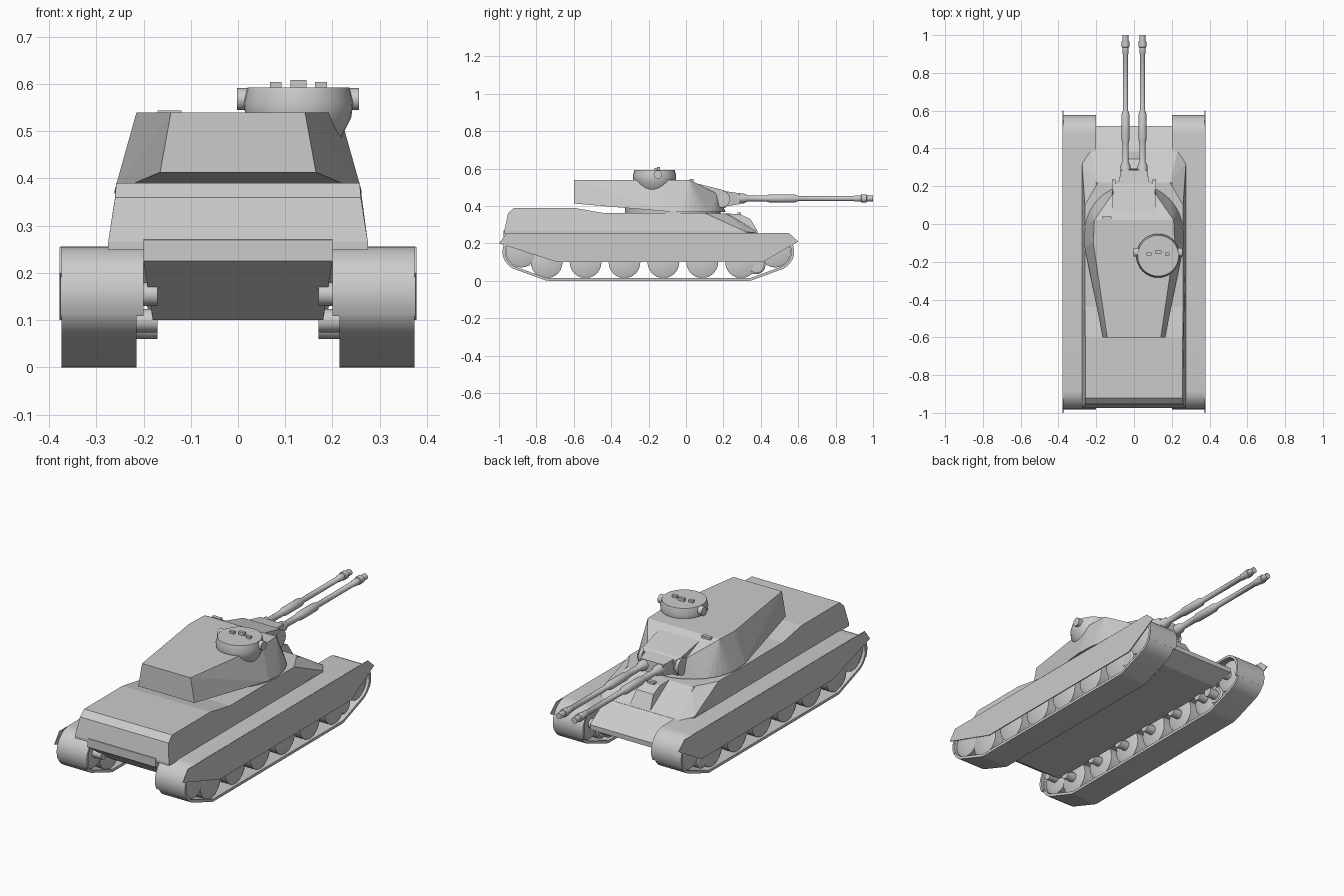
import bpy, bmesh
from math import sin, cos, pi, sqrt
from mathutils import Vector
from mathutils.geometry import convex_hull_2d

if "Cube" in bpy.data.objects:
    bpy.data.objects.remove(bpy.data.objects["Cube"])


def finish(name, bm, mirror=False, smooth=False):
    bmesh.ops.recalc_face_normals(bm, faces=bm.faces[:])
    me = bpy.data.meshes.new(name)
    bm.to_mesh(me)
    bm.free()
    ob = bpy.data.objects.new(name, me)
    bpy.context.collection.objects.link(ob)
    if smooth:
        bpy.ops.object.select_all(action='DESELECT')
        ob.select_set(True)
        bpy.context.view_layer.objects.active = ob
        bpy.ops.object.shade_smooth_by_angle(angle=0.6)
    if mirror:
        ob.modifiers.new("mirror", 'MIRROR').use_mirror_merge = False
    return ob


def solid(name, pts, sym=True, **kw):
    """Convex block from points (half-width, y, z), doubled across x = 0."""
    bm = bmesh.new()
    for x, y, z in pts:
        bm.verts.new((x, y, z))
        if sym:
            bm.verts.new((-x, y, z))
    res = bmesh.ops.convex_hull(bm, input=bm.verts[:])
    bmesh.ops.delete(bm, geom=[v for v in bm.verts if not v.link_faces], context='VERTS')
    bmesh.ops.dissolve_limit(bm, angle_limit=0.02, verts=bm.verts[:], edges=bm.edges[:])
    return finish(name, bm, **kw)


def loft(name, rows, closed=True, **kw):
    """Prism from rows of left/right points around a profile, with end caps."""
    bm = bmesh.new()
    L = [bm.verts.new(a) for a, b in rows]
    R = [bm.verts.new(b) for a, b in rows]
    n = len(rows)
    for i in range(n):
        j = (i + 1) % n
        bm.faces.new((L[i], L[j], R[j], R[i]))
    bm.faces.new(L)
    bm.faces.new(R)
    return finish(name, bm, **kw)


def box(name, c, s):
    x, y, z = c
    a, b, h = (v / 2 for v in s)
    return solid(name, [(x + i * a, y + j * b, z + k * h)
                        for i in (-1, 1) for j in (-1, 1) for k in (-1, 1)], sym=False)


def lathe(name, prof, c, axis, n=24, **kw):
    """Solid of revolution; prof is (radius, distance along axis)."""
    bm = bmesh.new()
    rings = []
    for r, t in prof:
        ring = []
        for i in range(n):
            u, v = r * cos(2 * pi * i / n), r * sin(2 * pi * i / n)
            p = {'x': (t, u, v), 'y': (u, t, v), 'z': (u, v, t)}[axis]
            ring.append(bm.verts.new(Vector(c) + Vector(p)))
        rings.append(ring)
    for a, b in zip(rings, rings[1:]):
        for i in range(n):
            j = (i + 1) % n
            bm.faces.new((a[i], a[j], b[j], b[i]))
    bm.faces.new(rings[0])
    bm.faces.new(rings[-1])
    return finish(name, bm, smooth=True, **kw)


def ribbon(name, outer, inner, x0, x1, closed):
    """Thick band following a (y, z) path, between x0 and x1."""
    bm = bmesh.new()
    q = [[bm.verts.new((x, p[0], p[1])) for x, p in ((x0, o), (x1, o), (x1, i), (x0, i))]
         for o, i in zip(outer, inner)]
    for k in range(len(q) if closed else len(q) - 1):
        a, b = q[k], q[(k + 1) % len(q)]
        for m in range(4):
            bm.faces.new((a[m], a[(m + 1) % 4], b[(m + 1) % 4], b[m]))
    if not closed:
        bm.faces.new(q[0])
        bm.faces.new(q[-1])
    return finish(name, bm, mirror=True, smooth=True)


# Track loop: hull around four guide circles (y, z, radius)
circles = [(-.88, .155, .1), (.477, .155, .1), (-.735, .06, .06), (.335, .06, .06)]
samples = [(y, z, r, 2 * pi * k / 40) for y, z, r in circles for k in range(40)]


def at(s, t):
    return (s[0] + (s[2] - t) * cos(s[3]), s[1] + (s[2] - t) * sin(s[3]))


loop = [samples[i] for i in convex_hull_2d([at(s, 0) for s in samples])]
ribbon("track", [at(s, 0) for s in loop], [at(s, .014) for s in loop], .215, .374, True)

# Mudguard: upper part of the same loop, a little wider
low = [at(s, 0)[1] <= .1 for s in loop]
start = next(i for i in range(len(loop)) if low[i - 1] and not low[i])
upper = [s for s in (loop[start:] + loop[:start]) if at(s, 0)[1] > .1]
ribbon("mudguard", [at(s, -.001) for s in upper], [at(s, .012) for s in upper], .2, .376, False)

# Pointed side skirt
skirt = [(-1, .2), (-.957, .255), (.55, .255), (.6, .21), (.41, .1), (-.69, .1)]
loft("side_skirt", [((.374, y, z), (.378, y, z)) for y, z in skirt], mirror=True)

# Road wheels, idler and sprocket
spots = [(-.745 + .208 * i, .099, .085) for i in range(6)]
spots += [(-.88, .155, .084), (.477, .155, .084), (.375, .085, .05)]
for y, z, r in spots:
    lathe("wheel", [(r * .8, .222), (r, .23), (r, .285), (r * .5, .29), (r * .5, .303), (r, .308),
                    (r, .36), (r * .8, .367)], (0, y, z), 'x', mirror=True)
    lathe("wheel_axle", [(.025, .17), (.025, .23)], (0, y, z), 'x', n=12, mirror=True)

# Lower hull and nose
solid("lower_hull", [(.2, -.975, .27), (.2, -.975, .225), (.18, -.8, .1), (.18, .42, .1),
                     (.2, .52, .145), (.2, .52, .17), (.2, .22, .358)])

# Upper hull: engine deck and shoulders
deck = [(-.972, .265, .275), (-.952, .36, .26), (-.92, .39, .258), (-.6, .39, .258),
        (-.44, .362, .26), (.05, .362, .26), (.05, .265, .275)]
loft("engine_deck", [((-w, y, z), (w, y, z)) for y, z, w in deck])
solid("front_shoulders", [(.275, .05, .265), (.26, .05, .362), (.26, .1, .362), (.19, .22, .36),
                          (.275, .32, .262), (.23, .385, .255), (.2, .385, .256)])
solid("hull_seat", [(.275, -.97, .25), (.275, -.97, .265), (.275, .32, .25), (.275, .32, .265),
                    (.2, .385, .25)])

# Driver hood on the glacis
solid("driver_hood", [(.055, .22, .36), (.05, .29, .355), (.05, .345, .33), (.06, .385, .26)])
box("hood_periscope", (0, .285, .358), (.04, .02, .015))

# Turret ring and body
lathe("turret_ring", [(.255, .355), (.255, .39)], (0, -.07, 0), 'z', n=40)
arc = [(.262 * cos(a), -.05 + .262 * sin(a), .368) for a in [pi / 2 * k / 12 for k in range(13)]]
solid("turret", arc + [(.262, -.12, .372), (.165, -.6, .413), (.142, -.6, .54),
                       (.215, -.1, .54), (.21, .02, .54), (.11, .165, .465)])
box("turret_sight", (-.145, .03, .538), (.05, .02, .012))

# Gun mantlet
solid("mantlet", [(.12, .02, .53), (.12, .04, .4), (.11, .2, .485), (.1, .21, .39), (.085, .225, .47)])
solid("mantlet_snout", [(.085, .2, .48), (.08, .2, .395), (.068, .285, .468), (.068, .29, .41)])
lathe("mantlet_cheek", [(.045, .098), (.045, .116)], (0, .19, .437), 'x', mirror=True)

# Twin guns
lathe("gun_barrel", [(.026, .2), (.026, .31), (.016, .33), (.017, .43), (.022, .45), (.022, .58),
                     (.014, .6), (.014, .9), (.017, .905), (.017, .935), (.021, .937), (.021, .965),
                     (.016, .967), (.016, 1.0)], (.045, 0, .44), 'y', n=16, mirror=True)

# Commander's cupola with side lamps and periscopes
cx, cy = .128, -.168
lathe("cupola", [(.05, .45), (.09, .485), (.112, .53), (.116, .56), (.108, .592)], (cx, cy, 0), 'z', n=32)
for x in (-.002, .222):
    lathe("cupola_lamp", [(.023, x), (.023, x + .034)], (0, -.15, .568), 'x', n=16)
for dx, dy, w, top in ((-.048, 0, .025, .604), (0, .012, .034, .608), (.048, 0, .025, .604)):
    box("periscope", (cx + dx, -.16 + dy, (top + .585) / 2), (w, .016, top - .585))
